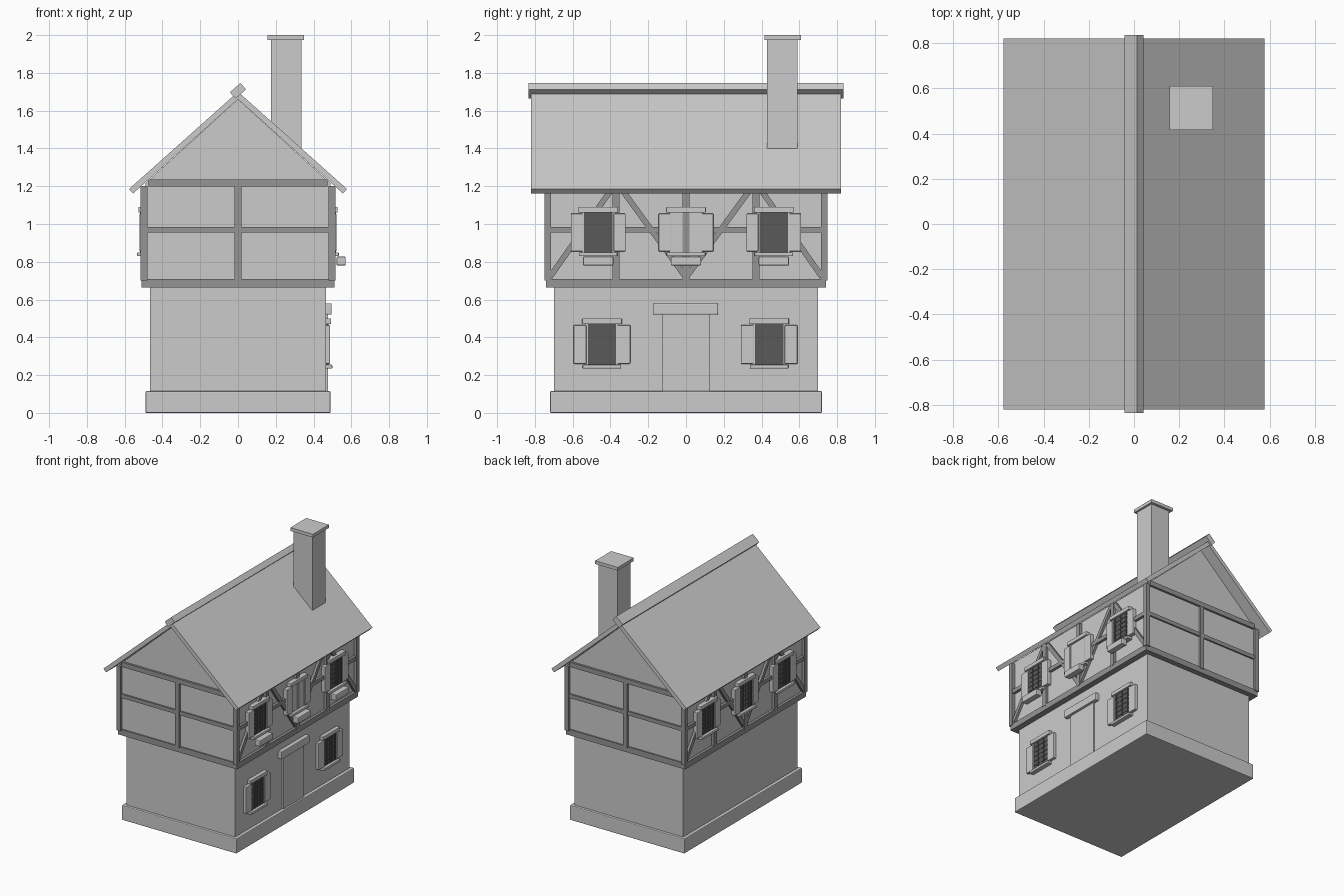
import bpy, math
from mathutils import Vector, Matrix

if "Cube" in bpy.data.objects:
    bpy.data.objects.remove(bpy.data.objects["Cube"])


def material(name, v):
    m = bpy.data.materials.new(name)
    m.diffuse_color = (v, v, v, 1)
    m.use_nodes = True
    m.node_tree.nodes["Principled BSDF"].inputs["Base Color"].default_value = m.diffuse_color
    return m


TIMBER = material("dark_timber", 0.3)
GLASS = material("dark_glass", 0.1)


def prism(name, profile, y0, y1):
    """Extrude an x-z profile along y."""
    n = len(profile)
    verts = [(x, y, z) for y in (y0, y1) for x, z in profile]
    faces = [tuple(range(n)), tuple(reversed(range(n, 2 * n)))]
    faces += [(i, i + n, (i + 1) % n + n, (i + 1) % n) for i in range(n)]
    me = bpy.data.meshes.new(name)
    me.from_pydata(verts, [], faces)
    ob = bpy.data.objects.new(name, me)
    bpy.context.collection.objects.link(ob)
    return ob


def box(name, x, y, z, mat=None, bevel=0):
    """Box from (min, max) ranges."""
    x, y, z = sorted(x), sorted(y), sorted(z)
    ob = prism(name, [(x[0], z[0]), (x[1], z[0]), (x[1], z[1]), (x[0], z[1])], y[0], y[1])
    if mat:
        ob.data.materials.append(mat)
    if bevel:
        mod = ob.modifiers.new("bevel", "BEVEL")
        mod.width, mod.segments = bevel, 2
    return ob


def brace(name, s, a, b, width=0.03):
    """Slanted timber on a long wall between two (y, z) points."""
    d = Vector((0, b[0] - a[0], b[1] - a[1]))
    h = d.length / 2
    ob = box(name, (-0.012, 0.012), (-h, h), (-width / 2, width / 2), TIMBER)
    ob.matrix_world = (Matrix.Translation((s * 0.496, (a[0] + b[0]) / 2, (a[1] + b[1]) / 2))
                       @ Matrix.Rotation(math.atan2(d.z, d.y), 4, 'X'))


def window(s, wall, y, z0, z1, shutter=0.065, glazed=True, flowers=False):
    """Window with shutters, header and sill on the wall x = s * wall."""
    def part(name, d0, d1, ya, yb, za, zb, mat=None, bevel=0.004):
        return box(name, (s * (wall + d0), s * (wall + d1)), (y + ya, y + yb), (za, zb), mat, bevel)
    w = 0.09
    part("window_pane", -0.01, 0.012, -w, w, z0, z1, GLASS if glazed else None, 0)
    if glazed:
        for i in range(1, 6):
            t = -w + 2 * w * i / 6
            part("lattice_bar", 0.01, 0.015, t - 0.002, t + 0.002, z0, z1, GLASS, 0)
            t = z0 + (z1 - z0) * i / 6
            part("lattice_bar", 0.01, 0.015, -w, w, t - 0.002, t + 0.002, GLASS, 0)
    for k in (-1, 1):
        part("window_jamb", -0.01, 0.018, k * 0.075, k * 0.09, z0, z1, None, 0)
        part("shutter", -0.01, 0.022, k * 0.082, k * (0.085 + shutter), z0 + 0.005, z1 - 0.01)
    part("window_header", -0.01, 0.028, -0.105, 0.105, z1 - 0.005, z1 + 0.025)
    part("window_sill", -0.01, 0.034, -0.102, 0.102, z0 - 0.02, z0)
    if flowers:
        part("flower_box", 0.022, 0.07, -0.08, 0.08, z0 - 0.07, z0 - 0.022, None, 0.006)


# Stone plinth and lower storey
box("plinth", (-0.49, 0.49), (-0.72, 0.72), (0, 0.115), None, 0.006)
box("lower_wall", (-0.465, 0.465), (-0.7, 0.7), (0.1, 0.68))

# Upper storey with gables
prism("upper_wall", [(-0.49, 0.68), (0.49, 0.68), (0.49, 1.215), (0, 1.66), (-0.49, 1.215)],
      -0.73, 0.73)
box("sill_beam", (-0.51, 0.51), (-0.74, 0.74), (0.665, 0.71), TIMBER)

# Timber frame: corner posts
for sx in (-1, 1):
    for sy in (-1, 1):
        box("corner_post", (sx * 0.48, sx * 0.515), (sy * 0.715, sy * 0.748), (0.7, 1.2), TIMBER)

# Timber frame: gable ends
for s in (-1, 1):
    ys = (s * 0.71, s * 0.744)
    box("gable_post", (-0.018, 0.018), ys, (0.7, 1.21), TIMBER)
    box("gable_rail", (-0.49, 0.49), (s * 0.71, s * 0.742), (0.955, 0.985), TIMBER)
    box("gable_beam", (-0.475, 0.475), (s * 0.71, s * 0.746), (1.198, 1.235), TIMBER)

# Timber frame and upper windows: long walls
for s in (-1, 1):
    for y in (-0.37, 0, 0.37):
        box("wall_post", (s * 0.48, s * 0.512), (y - 0.018, y + 0.018), (0.7, 1.2), TIMBER)
    box("wall_rail", (s * 0.48, s * 0.51), (-0.73, 0.73), (0.955, 0.985), TIMBER)
    for k in (-1, 1):
        brace("outer_brace", s, (k * 0.72, 0.72), (k * 0.39, 1.19))
        brace("inner_brace", s, (k * 0.01, 0.73), (k * 0.345, 1.19))
    for y in (-0.465, 0, 0.465):
        window(s, 0.5, y, 0.85, 1.065, 0.06,
               glazed=not (s == 1 and y == 0), flowers=(s == 1))

# Lower windows, door and canopy on the right side
for y in (-0.445, 0.44):
    window(1, 0.465, y, 0.255, 0.475)
box("door", (0.45, 0.477), (-0.125, 0.125), (0.115, 0.52))
box("door_canopy", (0.45, 0.496), (-0.173, 0.17), (0.52, 0.58), None, 0.006)

# Roof slabs and ridge beam
for s in (-1, 1):
    prism("roof_slope", [(0, 1.7), (s * 0.577, 1.185), (s * 0.555, 1.162), (0, 1.66)], -0.82, 0.82)
ridge = box("ridge_beam", (-0.037, 0.037), (-0.835, 0.835), (-0.0225, 0.0225))
ridge.rotation_euler.y = math.radians(-42)
ridge.location.z = 1.705

# Chimney, its foot cut along the roof slope
prism("chimney", [(0.175, 1.53), (0.335, 1.385), (0.335, 1.98), (0.175, 1.98)], 0.43, 0.59)
box("chimney_cap", (0.157, 0.35), (0.415, 0.61), (1.975, 2.0))

# Make all normals face outward
import bmesh
for ob in bpy.context.collection.objects:
    bm = bmesh.new()
    bm.from_mesh(ob.data)
    bmesh.ops.recalc_face_normals(bm, faces=bm.faces)
    bm.to_mesh(ob.data)
    bm.free()
